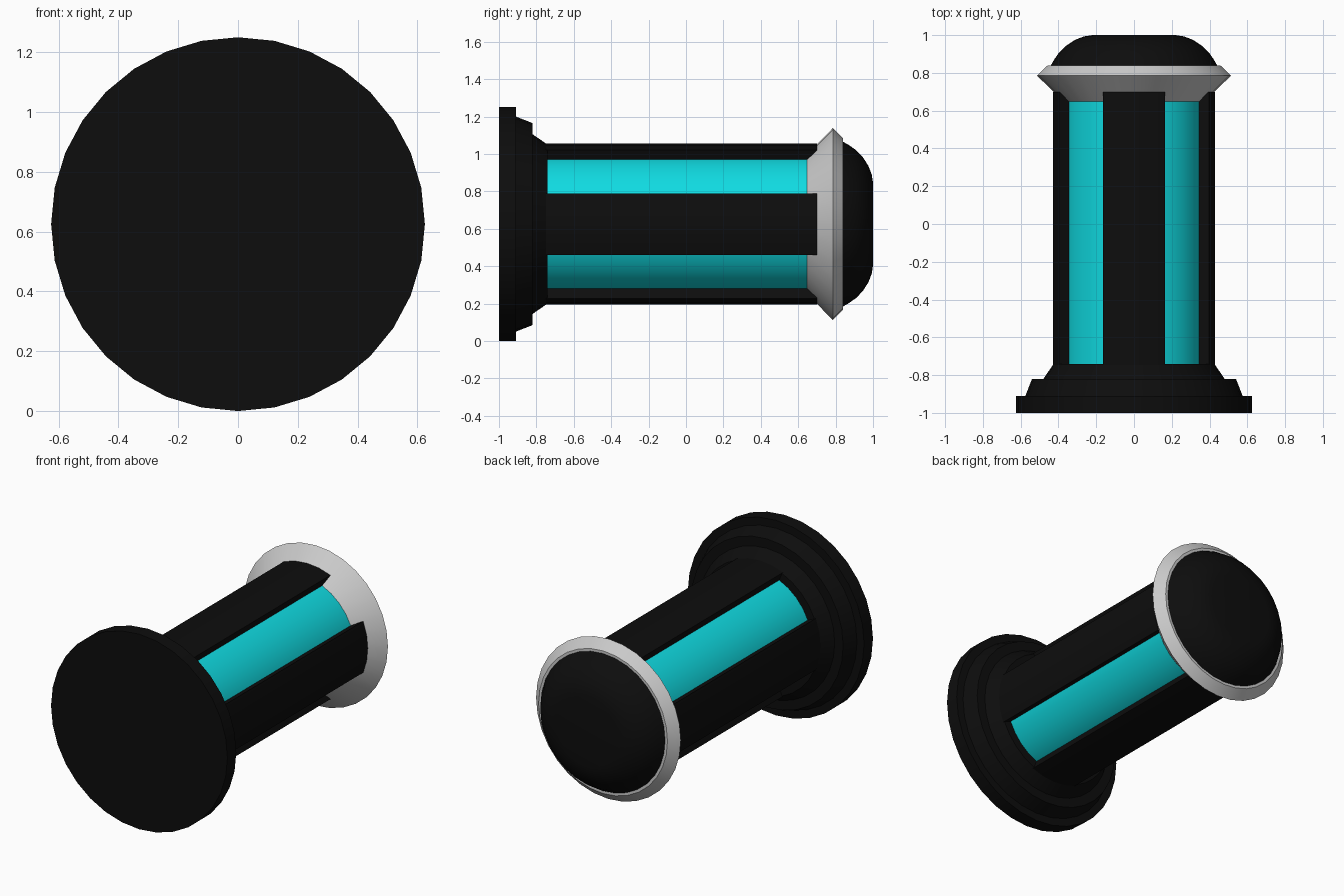
import bpy, bmesh
from math import sin, cos, tau, radians

if "Cube" in bpy.data.objects:
    bpy.data.objects.remove(bpy.data.objects["Cube"])

SIDES = 32
CZ = 0.625  # height of the long axis, which runs along y


def material(name, rgb):
    m = bpy.data.materials.new(name)
    m.diffuse_color = (*rgb, 1)
    m.use_nodes = True
    m.node_tree.nodes["Principled BSDF"].inputs["Base Color"].default_value = m.diffuse_color
    return m


def finish(name, bm, mat):
    bmesh.ops.recalc_face_normals(bm, faces=bm.faces)
    me = bpy.data.meshes.new(name)
    bm.to_mesh(me)
    bm.free()
    ob = bpy.data.objects.new(name, me)
    bpy.context.collection.objects.link(ob)
    if mat:
        me.materials.append(mat)
    bpy.ops.object.select_all(action='DESELECT')
    ob.select_set(True)
    bpy.context.view_layer.objects.active = ob
    bpy.ops.object.shade_smooth_by_angle(angle=radians(30))
    return ob


def point(bm, r, y, step):
    a = tau * step / SIDES
    return bm.verts.new((r * sin(a), y, CZ + r * cos(a)))


def lathe(name, profile, mat=None):
    """Spin (y, radius) points round the long axis, with both ends capped."""
    bm = bmesh.new()
    rings = [[point(bm, r, y, i) for i in range(SIDES)] for y, r in profile]
    for a, b in zip(rings, rings[1:]):
        for i in range(SIDES):
            j = (i + 1) % SIDES
            bm.faces.new((a[i], a[j], b[j], b[i]))
    bm.faces.new(rings[0])
    bm.faces.new(rings[-1])
    return finish(name, bm, mat)


def stave(name, start, mat):
    """Curved bar spanning four segments of the circle."""
    bm = bmesh.new()
    section = [(0.43, start + i) for i in range(5)]
    section += [(0.365, start + i) for i in reversed(range(5))]
    a, b = [[point(bm, r, y, s) for r, s in section] for y in (-0.75, 0.70)]
    n = len(section)
    for i in range(n):
        j = (i + 1) % n
        bm.faces.new((a[i], a[j], b[j], b[i]))
    bm.faces.new(a)
    bm.faces.new(b)
    return finish(name, bm, mat)


black = material("black", (0.004, 0.004, 0.004))
cyan = material("cyan", (0.005, 0.71, 0.76))

# Stepped base
lathe("base", [(-1, 0.625), (-0.91, 0.625), (-0.91, 0.575), (-0.82, 0.54),
               (-0.82, 0.48), (-0.74, 0.425)], black)

# Glowing core and the four bars around it
lathe("core", [(-0.76, 0.373), (0.66, 0.373)], cyan)
for k in range(4):
    stave(f"bar_{k + 1}", k * 8 - 2, black)

# Flared metal collar
lathe("collar", [(0.645, 0.37), (0.785, 0.513), (0.84, 0.457)])

# Rounded end cap
lathe("cap", [(0.835, 0.443), (0.87, 0.423), (0.91, 0.395), (0.945, 0.358),
              (0.975, 0.312), (0.993, 0.265), (1.0, 0.22)], black)
